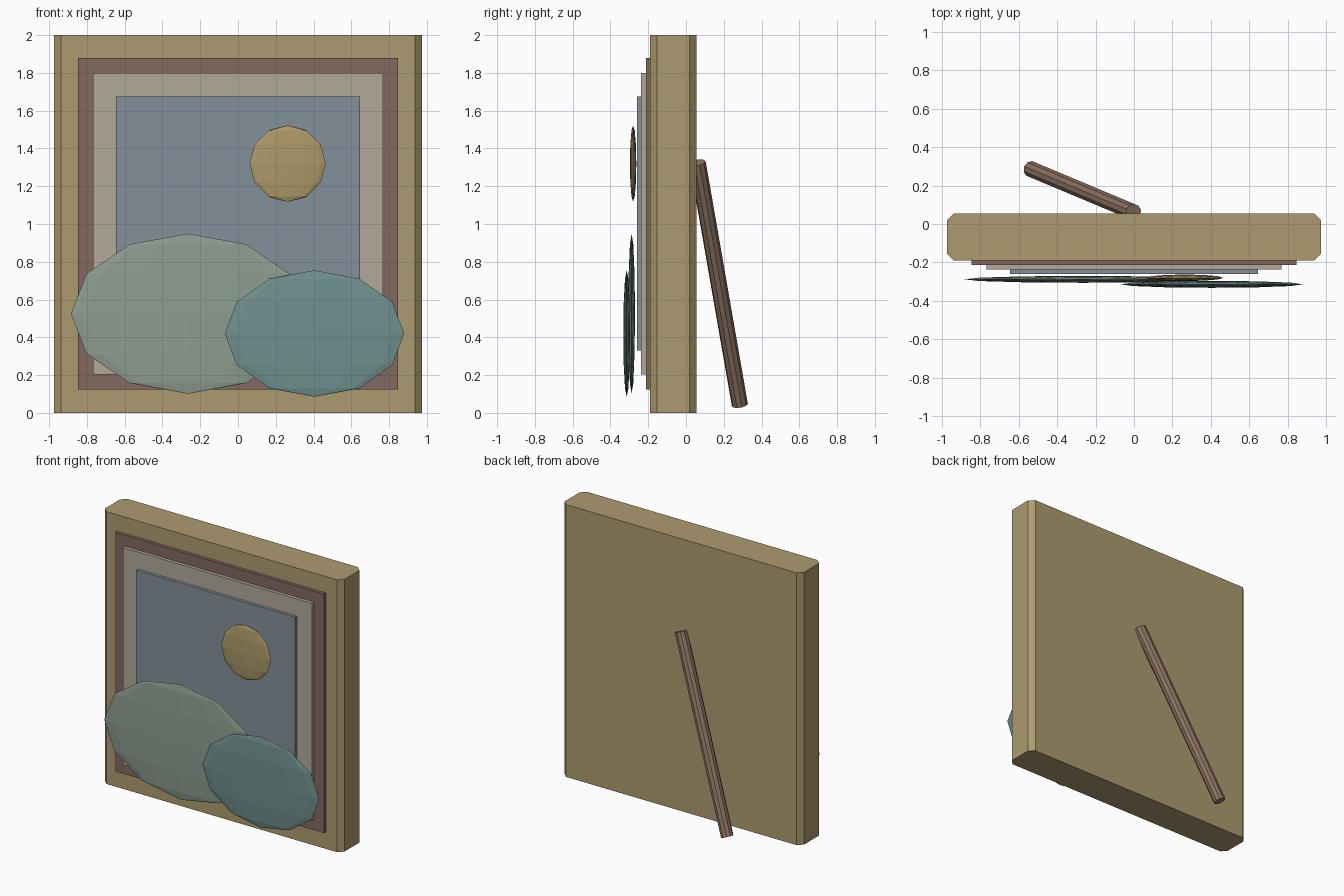
import bpy
import bmesh
from mathutils import Matrix, Vector

if "Cube" in bpy.data.objects:
    bpy.data.objects.remove(bpy.data.objects["Cube"])


def material(name, rgb):
    m = bpy.data.materials.new(name)
    m.diffuse_color = (*rgb, 1)
    m.use_nodes = True
    m.node_tree.nodes["Principled BSDF"].inputs["Base Color"].default_value = m.diffuse_color
    return m


def add(name, bm, mat):
    bmesh.ops.recalc_face_normals(bm, faces=bm.faces)
    me = bpy.data.meshes.new(name)
    bm.to_mesh(me)
    bm.free()
    me.materials.append(mat)
    ob = bpy.data.objects.new(name, me)
    bpy.context.collection.objects.link(ob)
    return ob


def box(name, half_x, y0, y1, z0, z1, mat, bevel=0):
    bm = bmesh.new()
    size = (2 * half_x, y1 - y0, z1 - z0)
    centre = Vector((0, (y0 + y1) / 2, (z0 + z1) / 2))
    bmesh.ops.create_cube(bm, size=1, matrix=Matrix.Translation(centre) @ Matrix.Diagonal((*size, 1)))
    if bevel:  # chamfer the upright edges only
        upright = [e for e in bm.edges if abs(e.verts[0].co.z - e.verts[1].co.z) > 0.1]
        bmesh.ops.bevel(bm, geom=upright, offset=bevel, segments=1, affect='EDGES')
    return add(name, bm, mat)


def disc(name, centre, radii, mat):
    bm = bmesh.new()
    bmesh.ops.create_uvsphere(bm, u_segments=12, v_segments=6, radius=1,
                              matrix=Matrix.Translation(centre) @ Matrix.Diagonal((*radii, 1)))
    return add(name, bm, mat)


def rod(name, a, b, radius, sides, mat):
    a, b = Vector(a), Vector(b)
    d = b - a
    rot = d.to_track_quat('Z', 'Y').to_matrix().to_4x4()
    bm = bmesh.new()
    bmesh.ops.create_cone(bm, cap_ends=True, segments=sides, radius1=radius, radius2=radius,
                          depth=d.length, matrix=Matrix.Translation((a + b) / 2) @ rot)
    return add(name, bm, mat)


wood = material("wood", (0.42, 0.33, 0.16))
mauve = material("mauve", (0.23, 0.14, 0.12))
cream = material("cream", (0.44, 0.40, 0.32))
sky = material("sky_blue", (0.23, 0.28, 0.32))
gold = material("gold", (0.42, 0.32, 0.14))
sage = material("sage", (0.27, 0.34, 0.28))
teal = material("teal", (0.16, 0.28, 0.27))
brown = material("brown", (0.27, 0.17, 0.12))

# Frame block and the stepped panels on its front
box("frame", 0.973, -0.19, 0.055, 0, 2, wood, bevel=0.036)
box("inner_border", 0.847, -0.213, -0.188, 0.125, 1.88, mauve)
box("mat_board", 0.768, -0.238, -0.211, 0.203, 1.80, cream)
box("picture_sky", 0.645, -0.26, -0.236, 0.33, 1.675, sky)

# Picture relief: sun and two hills
disc("sun", (0.263, -0.28, 1.32), (0.202, 0.017, 0.202), gold)
disc("left_hill", (-0.265, -0.288, 0.525), (0.62, 0.018, 0.424), sage)
disc("right_hill", (0.405, -0.314, 0.42), (0.475, 0.018, 0.335), teal)

# Rear prop leg
rod("prop_leg", (-0.535, 0.285, 0.043), (-0.003, 0.062, 1.325), 0.043, 10, brown)
